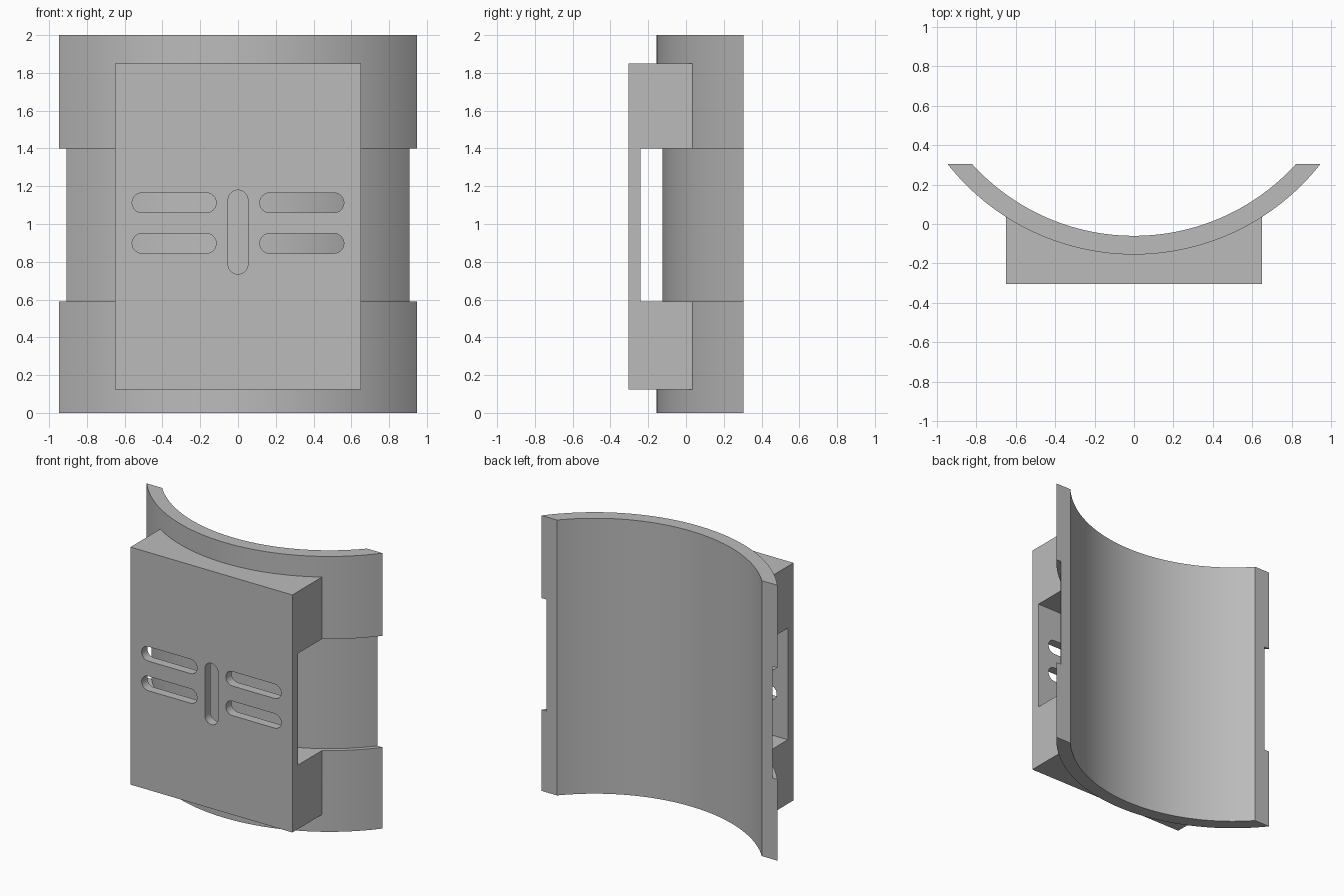
import bpy, bmesh, math
from mathutils import Matrix

CENTRE_Y = 1.05      # axis of the curved saddle
BACK_Y = 0.305

old = bpy.data.objects.get("Cube")
if old:
    bpy.data.objects.remove(old, do_unlink=True)

grey = bpy.data.materials.new("plain grey")
grey.use_nodes = True
colour = (0.5, 0.5, 0.5, 1)
grey.diffuse_color = colour
grey.node_tree.nodes["Principled BSDF"].inputs["Base Color"].default_value = colour


def arc(radius, half_angle, steps=64):
    """Points from left to right along the front of a circle about the axis."""
    angles = [half_angle * (2 * i / steps - 1) for i in range(steps + 1)]
    return [(radius * math.sin(a), CENTRE_Y - radius * math.cos(a)) for a in angles]


def arc_to_back(radius, back=BACK_Y):
    return arc(radius, math.acos((CENTRE_Y - back) / radius))


def prism(name, outline, low, high, matrix=Matrix()):
    """Extrude a flat outline from low to high along z."""
    bm = bmesh.new()
    face = bm.faces.new([bm.verts.new((x, y, low)) for x, y in outline])
    top = bmesh.ops.extrude_face_region(bm, geom=[face])["geom"]
    verts = [v for v in top if isinstance(v, bmesh.types.BMVert)]
    bmesh.ops.translate(bm, verts=verts, vec=(0, 0, high - low))
    bmesh.ops.transform(bm, matrix=matrix, verts=bm.verts)
    bmesh.ops.recalc_face_normals(bm, faces=bm.faces)
    mesh = bpy.data.meshes.new(name)
    bm.to_mesh(mesh)
    bm.free()
    mesh.materials.append(grey)
    obj = bpy.data.objects.new(name, mesh)
    bpy.context.collection.objects.link(obj)
    return obj


def combine(target, tool, operation):
    """Apply a boolean and discard the tool object."""
    mod = target.modifiers.new("boolean", "BOOLEAN")
    mod.operation, mod.solver, mod.object = operation, "EXACT", tool
    bpy.ops.object.select_all(action="DESELECT")
    bpy.context.view_layer.objects.active = target
    target.select_set(True)
    bpy.ops.object.modifier_apply(modifier=mod.name)
    bpy.data.objects.remove(tool, do_unlink=True)


def rectangle(x0, x1, y0, y1):
    return [(x0, y0), (x1, y0), (x1, y1), (x0, y1)]


def slot_cutter(x, z, upright=False):
    """Round-ended cutter pointing along y."""
    radius, reach, steps = 0.0525, 0.17, 16
    outline = []
    for side in (0, 1):
        for i in range(steps + 1):
            a = math.pi * (side + i / steps) - math.pi / 2
            outline.append((radius * math.cos(a) + (reach if side == 0 else -reach),
                            radius * math.sin(a)))
    if upright:
        outline = [(-v, u) for u, v in outline]
    stand = Matrix.Translation((x, 0, z)) @ Matrix.Rotation(math.pi / 2, 4, "X")
    return prism("slot_cutter", outline, 0.21, 0.4, stand)


# Curved saddle with a shallow strap groove around its middle
saddle = prism("curved_saddle", arc_to_back(1.205) + arc_to_back(1.11)[::-1], 0, 2)
groove = prism("groove_cutter", arc_to_back(1.175, 0.5) + arc_to_back(1.4, 0.5)[::-1], 0.59, 1.4)
combine(saddle, groove, "DIFFERENCE")

# Front block, fitted to the saddle and hollowed by a strap passage
root = 1.18
block_outline = [(0.65, -0.305), (-0.65, -0.305)] + arc(root, math.asin(0.65 / root))
block = prism("front_block", block_outline, 0.125, 1.85)
passage = prism("passage_cutter", rectangle(-1, 1, -0.24, 0.4), 0.59, 1.4)
combine(block, passage, "DIFFERENCE")

# Vent slots in the front plate
for side in (-1, 1):
    for z in (0.8975, 1.1125):
        combine(block, slot_cutter(side * 0.338, z), "DIFFERENCE")
combine(block, slot_cutter(0, 0.957, upright=True), "DIFFERENCE")

# Join the block to the saddle
combine(saddle, block, "UNION")
saddle.name = "saddle_mount"
bpy.ops.object.shade_smooth_by_angle(angle=math.radians(25))
